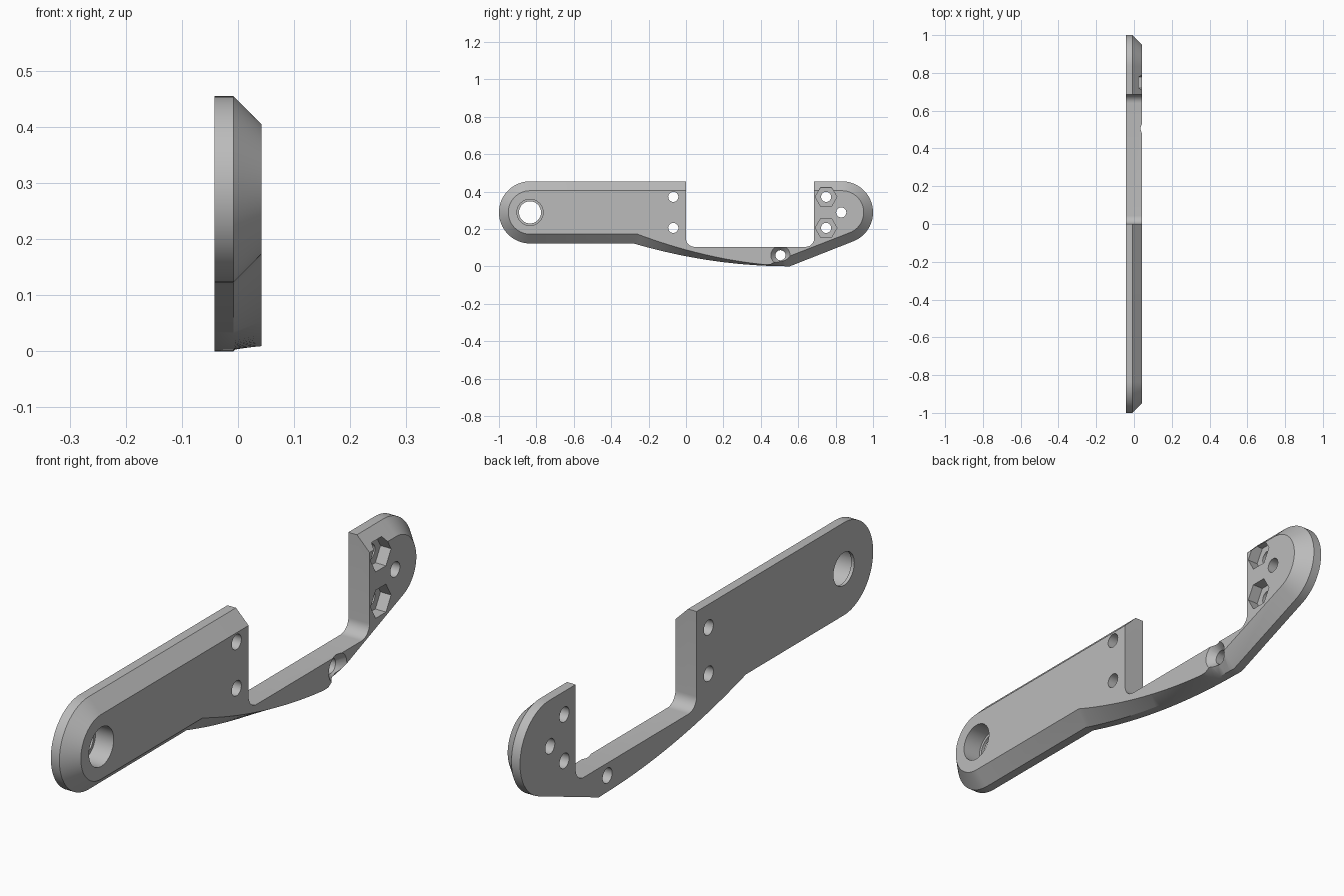
import bpy, bmesh, math
from mathutils import Matrix

cube = bpy.data.objects.get("Cube")
if cube:
    bpy.data.objects.remove(cube)

BACK, STEP, FACE = -0.042, -0.008, 0.042   # plate layers along x
TOP, R, BEVEL = 0.455, 0.166, 0.05         # top edge, end radius, chamfer
MID = TOP - R                              # height of the end centres
END = 1 - R                                # distance of the end centres
SLOT, FLOOR, FILLET = 0.685, 0.105, 0.045  # notch length, floor, corner radius

metal = bpy.data.materials.new("plain grey")
metal.use_nodes = True
grey = (0.5, 0.5, 0.5, 1)
metal.diffuse_color = grey
metal.node_tree.nodes["Principled BSDF"].inputs["Base Color"].default_value = grey


def arc(cy, cz, r, start, stop, n):
    """Points on an arc in the y-z plane, angles in degrees."""
    angles = [math.radians(start + (stop - start) * i / n) for i in range(n + 1)]
    return [(cy + r * math.cos(a), cz + r * math.sin(a)) for a in angles]


def belly(n=32):
    """Swept lower edge, with a chamfer that fades out and returns at the corner."""
    outer, inner = [], []
    for i in range(n):
        t = i / n
        y, z = -0.28 + 0.833 * t, 0.122 * (1 - t) ** 2 + 0.001
        rise = BEVEL * (1 - t) ** 1.2
        if t > 0.87:
            rise = min(BEVEL, 0.005 + (t - 0.87) * 0.5)
        outer.append((y, z))
        inner.append((y + 0.02 * (1 - t), z + rise))
    return outer + [(0.553, 0)], inner + [(0.545, 0.052)]


# Paired outlines: full outline and the chamfered front face
belly_out, belly_in = belly()
notch = (arc(SLOT - FILLET, FLOOR + FILLET, FILLET, 0, -90, 10)
         + arc(FILLET, FLOOR + FILLET, FILLET, 270, 180, 10))


def outline(r, top, lower):
    return ([(0, top)] + arc(-END, MID, r, 90, 270, 40) + lower
            + arc(END, MID, r, -69, 90, 36) + [(SLOT, top)] + notch)


full = outline(R, TOP, belly_out)
front = outline(R - BEVEL, TOP - BEVEL, belly_in)

# Plate body lofted through three layers
bm = bmesh.new()
rings = [[bm.verts.new((x, y, z)) for y, z in pts]
         for x, pts in ((BACK, full), (STEP, full), (FACE, front))]
for low, high in zip(rings, rings[1:]):
    for i in range(len(low)):
        j = (i + 1) % len(low)
        bm.faces.new((low[i], low[j], high[j], high[i]))
bm.faces.new(rings[0][::-1])
bm.faces.new(rings[-1])
bmesh.ops.recalc_face_normals(bm, faces=bm.faces)
mesh = bpy.data.meshes.new("bracket_plate")
bm.to_mesh(mesh)
bm.free()
mesh.materials.append(metal)
plate = bpy.data.objects.new("bracket_plate", mesh)
bpy.context.collection.objects.link(plate)
bpy.context.view_layer.objects.active = plate
plate.select_set(True)


def drill(y, z, r, x0=-0.1, x1=0.1, r1=None, sides=32, turn=0):
    """Cut a hole, cone or polygonal pocket along x."""
    b = bmesh.new()
    place = (Matrix.Translation(((x0 + x1) / 2, y, z))
             @ Matrix.Rotation(math.pi / 2, 4, 'Y')
             @ Matrix.Rotation(math.radians(turn), 4, 'Z'))
    bmesh.ops.create_cone(b, cap_ends=True, segments=sides, radius1=r,
                          radius2=r if r1 is None else r1, depth=x1 - x0, matrix=place)
    m = bpy.data.meshes.new("cutter")
    b.to_mesh(m)
    b.free()
    m.materials.append(metal)
    cutter = bpy.data.objects.new("cutter", m)
    cutter.hide_render = True
    bpy.context.collection.objects.link(cutter)
    mod = plate.modifiers.new("hole", 'BOOLEAN')
    mod.operation, mod.solver, mod.object = 'DIFFERENCE', 'EXACT', cutter
    bpy.ops.object.modifier_apply(modifier=mod.name)
    bpy.data.objects.remove(cutter)


# Pivot hole with a thin lip at the back
drill(-END, MID, 0.059, sides=48)
drill(-END, MID, 0.07, x0=-0.03, sides=48)

# Bolt holes, with hexagonal nut pockets on the short arm
HOLE = 0.027
for z in (0.372, 0.206):
    drill(-0.068, z, HOLE)
    drill(0.749, z, HOLE)
    drill(0.749, z, 0.058, x0=0.0, sides=6)
drill(0.83, MID, HOLE)

# Countersunk hole in the bridge
drill(0.505, 0.06, HOLE)
drill(0.505, 0.06, 0.025, x0=0.012, x1=0.044, r1=0.053)

bpy.ops.object.shade_smooth_by_angle(angle=math.radians(25))
